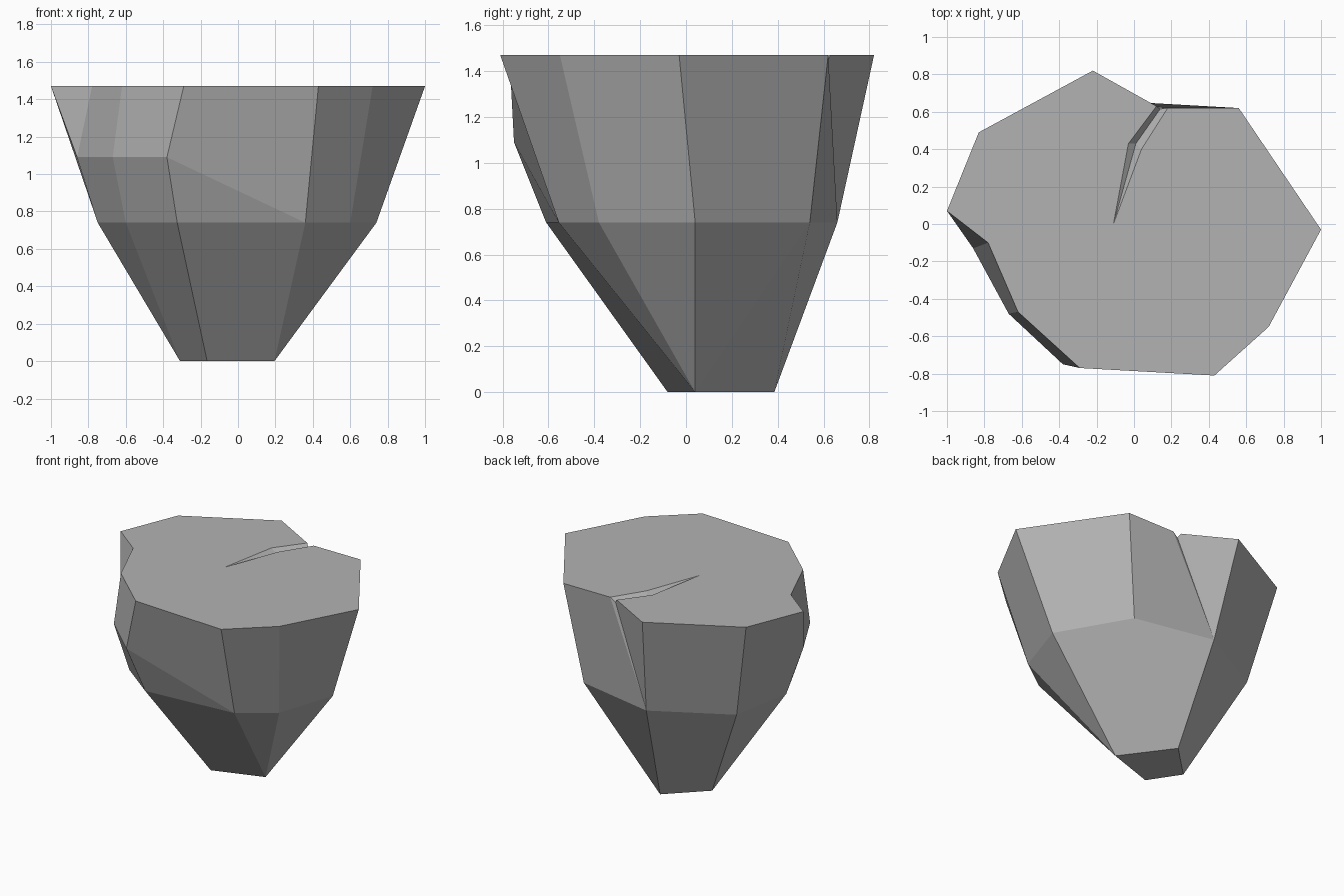
import bpy
import bmesh

cube = bpy.data.objects.get("Cube")
if cube:
    bpy.data.objects.remove(cube, do_unlink=True)

TOP, LEDGE, WAIST = 1.47, 1.09, 0.74

stone = bpy.data.materials.new("grey_stone")
stone.use_nodes = True
colour = (0.45, 0.45, 0.45, 1)
stone.diffuse_color = colour
bsdf = next(n for n in stone.node_tree.nodes if n.type == "BSDF_PRINCIPLED")
bsdf.inputs["Base Color"].default_value = colour

bm = bmesh.new()


def ring(z, points):
    return [bm.verts.new((x, y, z)) for x, y in points]


def face(verts):
    """Make a face, dropping repeated corners."""
    corners = list(dict.fromkeys(verts))
    if len(corners) > 2:
        bm.faces.new(corners)


def band(upper, lower):
    """Join two chains of equal length; repeated corners give triangles."""
    for i in range(len(upper) - 1):
        face((upper[i], upper[i + 1], lower[i + 1], lower[i]))


# Flat top: rim points on the left and back, then the right side
rim_left = ring(TOP, [(0.43, -0.81), (0.72, -0.55), (1, -0.03), (0.56, 0.62)])
rim_right = ring(TOP, [(-0.22, 0.82), (-0.83, 0.49), (-1, 0.07)])
rim_chip = ring(TOP, [(-0.78, -0.10), (-0.62, -0.47), (-0.29, -0.77)])

# Crack: left and right lips, tip in the middle of the top, shallow floor
lip_a, lip_a_mid, tip, lip_b_mid, lip_b = ring(
    TOP, [(0.18, 0.62), (0.04, 0.40), (-0.11, 0), (-0.03, 0.43), (0.12, 0.63)])
floor_mid, floor_end = ring(TOP - 0.03, [(0.01, 0.43), (0.14, 0.615)])

# Chipped ledge, waist and small foot
ledge = ring(LEDGE, [(-0.86, -0.13), (-0.67, -0.48), (-0.38, -0.75)])
waist = ring(WAIST, [(0.36, -0.555), (0.6, -0.38), (0.74, 0.04), (0.45, 0.54),
                     (-0.14, 0.66), (-0.67, 0.37), (-0.75, -0.09),
                     (-0.6, -0.4), (-0.325, -0.61)])
foot = ring(0, [(-0.165, -0.08), (0.195, 0.04), (-0.06, 0.385), (-0.31, 0.14)])
foot_front, foot_left, foot_back, foot_right = foot

# Top face and crack walls
face(rim_left + [lip_a, lip_a_mid, tip, lip_b_mid, lip_b] + rim_right + rim_chip)
band([lip_a, lip_a_mid, tip], [floor_end, floor_mid, tip])
band([tip, lip_b_mid, lip_b], [tip, floor_mid, floor_end])

# Upper walls, with the crack running down to one waist corner
back = waist[4]
band(rim_left + [lip_a, floor_end, lip_b] + rim_right,
     waist[:4] + [back] * 4 + waist[5:7])

# Chipped corner and the walls beneath it
band([rim_right[-1]] + rim_chip, [ledge[0]] + ledge)
band([rim_right[-1]] + ledge, [waist[6]] + waist[6:])
face((rim_chip[-1], rim_left[0], waist[0], ledge[-1]))
face((ledge[-1], waist[0], waist[-1]))

# Tapering lower walls and underside
band(waist + waist[:1],
     [foot_left] * 4 + [foot_back] + [foot_right] * 3 + [foot_front, foot_left])
face(foot)

bmesh.ops.recalc_face_normals(bm, faces=bm.faces)
mesh = bpy.data.meshes.new("rock")
bm.to_mesh(mesh)
bm.free()
mesh.materials.append(stone)
rock = bpy.data.objects.new("rock", mesh)
bpy.context.collection.objects.link(rock)
